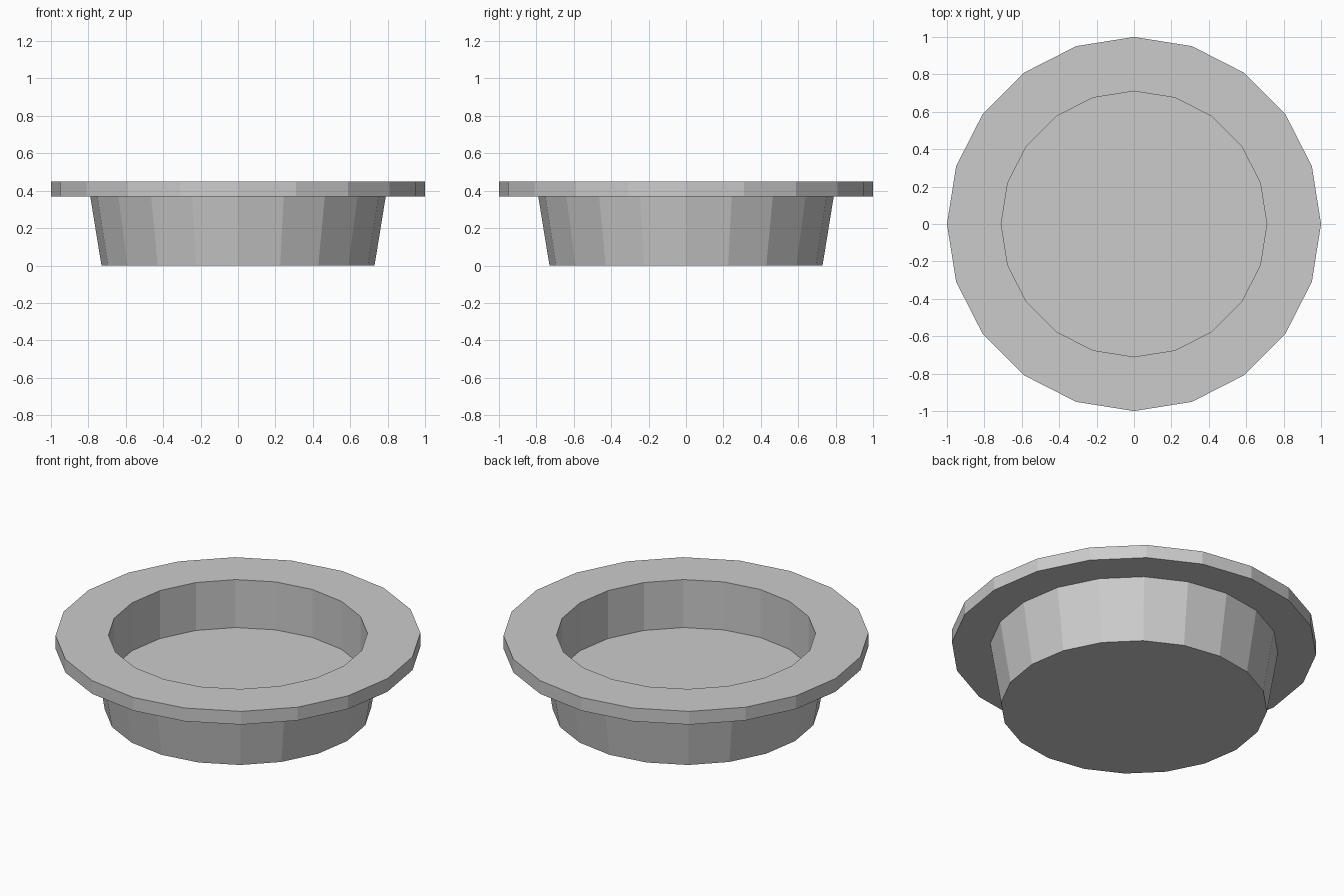
import bpy, bmesh
from math import cos, sin, pi

if "Cube" in bpy.data.objects:
    bpy.data.objects.remove(bpy.data.objects["Cube"])

SIDES = 20

# Cross-section (radius, height): from under the base, round the rim, down to the inner floor
PROFILE = [
    (0.73, 0.00),   # base edge
    (0.79, 0.37),   # top of tapered body
    (1.00, 0.37),   # underside of flange
    (1.00, 0.45),   # top of flange
    (0.71, 0.45),   # mouth of the recess
    (0.71, 0.16),   # inner floor edge
]


def lathe(name, profile, sides):
    bm = bmesh.new()
    rings = [[bm.verts.new((r * cos(2 * pi * i / sides), r * sin(2 * pi * i / sides), z))
              for i in range(sides)] for r, z in profile]
    for a, b in zip(rings, rings[1:]):
        for i in range(sides):
            j = (i + 1) % sides
            bm.faces.new((a[i], a[j], b[j], b[i]))
    # Base and inner floor
    bm.faces.new(rings[0][::-1])
    bm.faces.new(rings[-1])
    bmesh.ops.recalc_face_normals(bm, faces=bm.faces)
    mesh = bpy.data.meshes.new(name)
    bm.to_mesh(mesh)
    bm.free()
    obj = bpy.data.objects.new(name, mesh)
    bpy.context.collection.objects.link(obj)
    return obj


# Flanged dish with a flat-floored recess
lathe("flanged_dish", PROFILE, SIDES)
